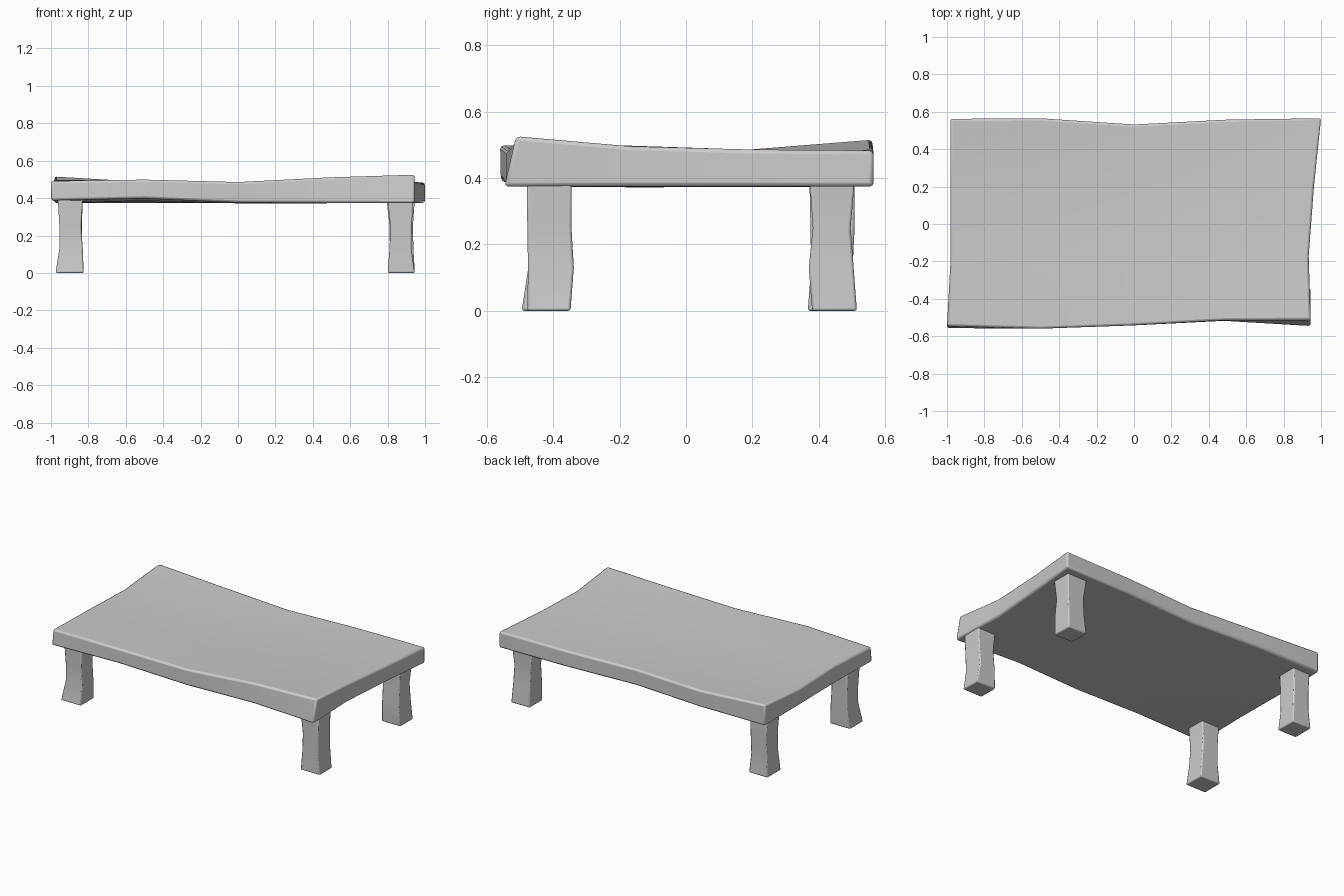
import bpy, bmesh
from mathutils import Vector as V

if "Cube" in bpy.data.objects:
    bpy.data.objects.remove(bpy.data.objects["Cube"])


def finish(name, bm, width):
    bmesh.ops.recalc_face_normals(bm, faces=bm.faces[:])
    me = bpy.data.meshes.new(name)
    bm.to_mesh(me)
    bm.free()
    ob = bpy.data.objects.new(name, me)
    bpy.context.collection.objects.link(ob)
    bev = ob.modifiers.new("soft_edges", 'BEVEL')
    bev.width, bev.segments = width, 2
    bev.limit_method, bev.angle_limit = 'ANGLE', 0.8
    bpy.context.view_layer.objects.active = ob
    ob.select_set(True)
    bpy.ops.object.shade_smooth_by_angle(angle=0.6)
    ob.select_set(False)
    return ob


def patch(bm, front, back, left, right):
    """Grid of vertices blended between four warped edges."""
    f, b = [V(p) for p in front], [V(p) for p in back]
    l = [f[0]] + [V(p) for p in left] + [b[0]]
    r = [f[-1]] + [V(p) for p in right] + [b[-1]]
    rows = []
    for j in range(4):
        v, row = j / 3, []
        for i in range(5):
            u = i / 4
            p = (f[i].lerp(b[i], v) + l[j].lerp(r[j], u)
                 - f[0].lerp(f[-1], u).lerp(b[0].lerp(b[-1], u), v))
            row.append(bm.verts.new(p))
        rows.append(row)
    for j in range(3):
        for i in range(4):
            bm.faces.new((rows[j][i], rows[j][i + 1], rows[j + 1][i + 1], rows[j + 1][i]))
    return (rows[0] + [rows[1][4], rows[2][4]] + rows[3][::-1]
            + [rows[2][0], rows[1][0]])


# warped table top
bm = bmesh.new()
upper = patch(
    bm,
    [(-1, -.545, .491), (-.5, -.56, .499), (0, -.542, .486), (.48, -.515, .511), (.945, -.512, .526)],
    [(-.982, .562, .516), (-.5, .565, .487), (0, .532, .482), (.5, .558, .483), (1, .565, .483)],
    [(-.98, -.18, .498), (-.981, .19, .486)],
    [(.934, -.17, .496), (.962, .2, .486)])
lower = patch(
    bm,
    [(-1, -.558, .388), (-.5, -.558, .398), (0, -.542, .376), (.48, -.518, .374), (.945, -.548, .374)],
    [(-.982, .562, .374), (-.5, .565, .374), (0, .532, .374), (.5, .558, .374), (1, .565, .374)],
    [(-.98, -.18, .377), (-.981, .19, .374)],
    [(.934, -.17, .374), (.962, .2, .374)])
n = len(upper)
for k in range(n):
    m = (k + 1) % n
    bm.faces.new((lower[k], lower[m], upper[m], upper[k]))
finish("table_top", bm, 0.012)


# crooked four-sided legs: x0, x1, y0, y1 at each height
def leg(name, sections):
    bm = bmesh.new()
    rings = []
    for z, (x0, x1, y0, y1) in zip((0, .13, .25, .39), sections):
        rings.append([bm.verts.new(p) for p in
                      ((x0, y0, z), (x1, y0, z), (x1, y1, z), (x0, y1, z))])
    bm.faces.new(rings[0])
    bm.faces.new(rings[-1])
    for a, b in zip(rings, rings[1:]):
        for k in range(4):
            m = (k + 1) % 4
            bm.faces.new((a[k], a[m], b[m], b[k]))
    finish(name, bm, 0.007)


leg("front_left_leg", [(-.975, -.825, -.495, -.355), (-.955, -.83, -.475, -.35),
                       (-.955, -.838, -.475, -.35), (-.963, -.83, -.48, -.348)])
leg("front_right_leg", [(.8, .945, -.478, -.348), (.81, .927, -.476, -.338),
                        (.815, .93, -.478, -.345), (.8, .935, -.48, -.345)])
leg("back_left_leg", [(-.965, -.825, .367, .51), (-.955, -.835, .377, .502),
                      (-.95, -.835, .375, .508), (-.96, -.83, .372, .508)])
leg("back_right_leg", [(.805, .945, .38, .515), (.812, .938, .37, .505),
                       (.81, .935, .382, .496), (.795, .945, .373, .508)])
